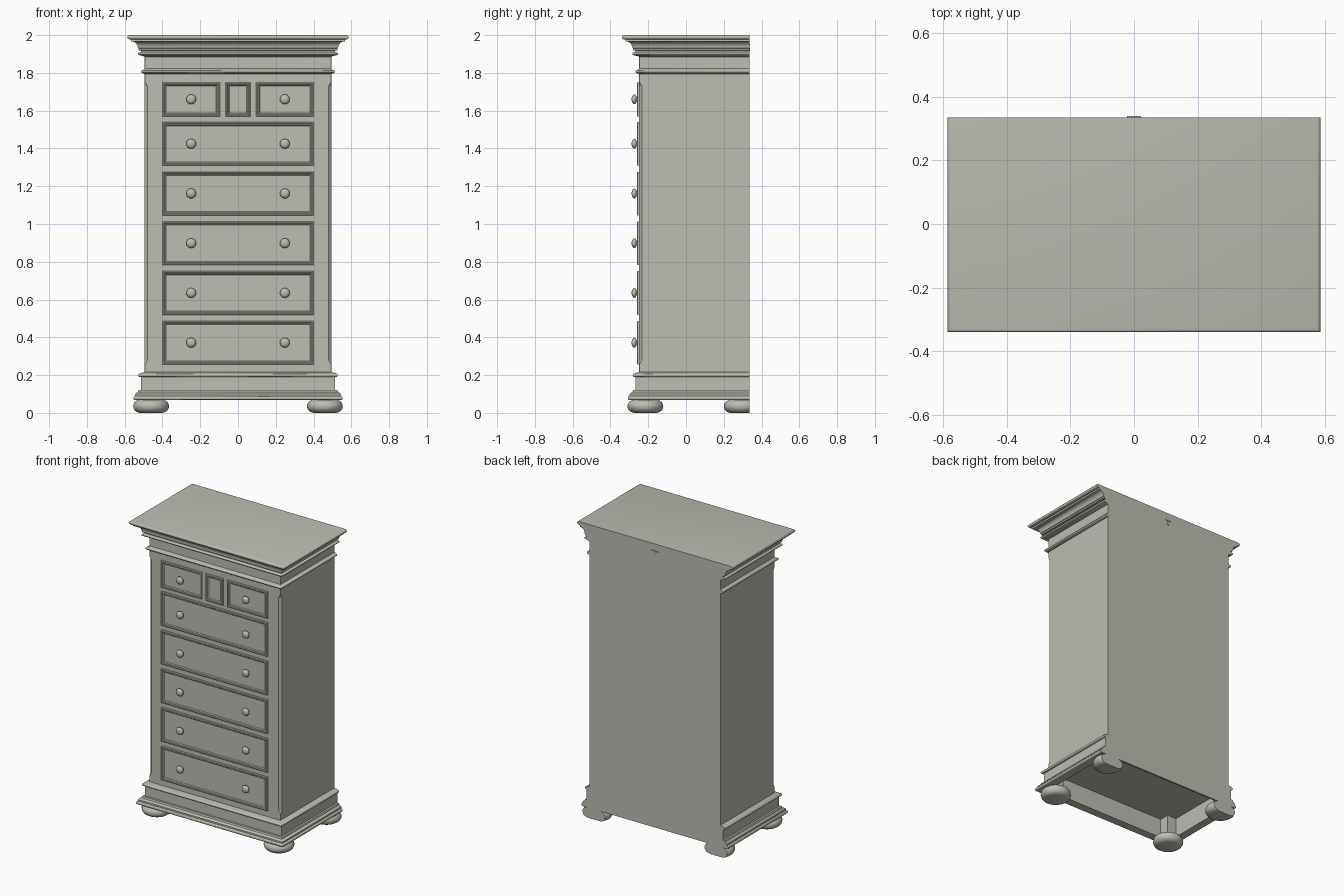
import bpy, bmesh, math
from mathutils import Matrix

if "Cube" in bpy.data.objects:
    bpy.data.objects.remove(bpy.data.objects["Cube"])

HALF_W, FRONT, BACK = 0.494, -0.248, 0.335   # carcass half width, front and back planes

paint = bpy.data.materials.new("stone grey paint")
paint.diffuse_color = (0.51, 0.51, 0.45, 1)
paint.use_nodes = True
paint.node_tree.nodes["Principled BSDF"].inputs["Base Color"].default_value = paint.diffuse_color


def finish(name, bm, angle=35):
    bmesh.ops.recalc_face_normals(bm, faces=bm.faces)
    me = bpy.data.meshes.new(name)
    bm.to_mesh(me)
    bm.free()
    ob = bpy.data.objects.new(name, me)
    bpy.context.collection.objects.link(ob)
    me.materials.append(paint)
    bpy.ops.object.select_all(action='DESELECT')
    ob.select_set(True)
    bpy.context.view_layer.objects.active = ob
    bpy.ops.object.shade_smooth_by_angle(angle=math.radians(angle))
    return ob


def loft(name, rings, angle=35):
    """Skin a stack of closed rings and cap both ends."""
    bm = bmesh.new()
    loops = [[bm.verts.new(p) for p in r] for r in rings]
    n = len(loops[0])
    for a, b in zip(loops, loops[1:]):
        for i in range(n):
            j = (i + 1) % n
            bm.faces.new((a[i], a[j], b[j], b[i]))
    bm.faces.new(loops[0])
    bm.faces.new(loops[-1])
    return finish(name, bm, angle)


def rect(o, z, back=BACK):
    """Moulding outline: offset o on front and sides, flush at the back."""
    x, y = HALF_W + o, FRONT - o
    return [(-x, y, z), (x, y, z), (x, back, z), (-x, back, z)]


def bead(o, r, z0, z1, n=6):
    """Half-round moulding points from z0 to z1, bulging r beyond offset o."""
    zc, h = (z0 + z1) / 2, (z1 - z0) / 2
    return [(o + r * math.cos(t), zc + h * math.sin(t))
            for t in (math.pi * (i / n - 0.5) for i in range(n + 1))]


def lathe(name, profile, matrix, segs=32, cut=False):
    bm = bmesh.new()
    vs = [bm.verts.new((r, 0, h)) for r, h in profile]
    es = [bm.edges.new(p) for p in zip(vs, vs[1:])]
    bmesh.ops.spin(bm, geom=vs + es, cent=(0, 0, 0), axis=(0, 0, 1),
                   angle=2 * math.pi, steps=segs)
    bmesh.ops.remove_doubles(bm, verts=bm.verts, dist=1e-5)
    bm.transform(matrix)
    if cut:   # slice flush with the back of the chest
        res = bmesh.ops.bisect_plane(bm, geom=bm.verts[:] + bm.edges[:] + bm.faces[:],
                                     plane_co=(0, BACK, 0), plane_no=(0, 1, 0), clear_outer=True)
        bmesh.ops.holes_fill(bm, edges=[e for e in bm.edges if e.is_boundary])
    return finish(name, bm, 40)


def box(name, x0, x1, y0, y1, z0, z1):
    return loft(name, [[(x0, y0, z), (x1, y0, z), (x1, y1, z), (x0, y1, z)] for z in (z0, z1)])


# Carcass with stopped chamfers on the front corners
def body_ring(c, z):
    x = HALF_W
    return [(-x + c, FRONT, z), (x - c, FRONT, z), (x, FRONT + c, z),
            (x, BACK, z), (-x, BACK, z), (-x, FRONT + c, z)]


loft("carcass", [body_ring(c, z) for c, z in
                 [(.0005, .2), (.0005, .255), (.014, .28), (.014, 1.73), (.0005, 1.755), (.0005, 1.9)]], 10)

# Hollow plinth: inner ceiling, inner wall, base moulding, flat band, top bead
outer = [(.054, .069)] + bead(.054, .006, .069, .088) + \
    [(.05, .09), (.05, .1), (.045, .106), (.036, .11), (.032, .12), (.02, .121), (.02, .19)] + \
    bead(.024, .01, .19, .209) + [(.012, .213), (0, .216)]
loft("plinth", [rect(0, .2, BACK - .012), rect(0, .069, BACK - .012)] + [rect(o, z) for o, z in outer])

# Frieze bead below the cornice
loft("frieze_bead", [rect(o, z) for o, z in [(0, 1.793)] + bead(.007, .012, 1.797, 1.815) + [(0, 1.822)]])

# Cornice: bead, fillet, cove, rounded top board
cove = [(.036 + .032 * (1 - math.cos(t)), 1.932 + .034 * math.sin(t))
        for t in (math.pi / 2 * i / 6 for i in range(7))]
cornice = [(0, 1.885), (.012, 1.89)] + bead(.026, .01, 1.893, 1.909) + \
    [(.02, 1.911), (.02, 1.918), (.032, 1.92), (.032, 1.93)] + cove + \
    [(.072, 1.966), (.072, 1.977)] + bead(.082, .01, 1.978, 2.0)
loft("cornice", [rect(o, z) for o, z in cornice])

# Drawer fronts: raised moulded frame with a sunk panel
FRAME = [(0, -.24), (0, -.256), (.003, -.259), (.008, -.259), (.011, -.255),
         (.015, -.255), (.020, -.250)]


def drawer(name, x0, x1, z0, z1):
    loft(name, [[(x0 + i, y, z0 + i), (x1 - i, y, z0 + i), (x1 - i, y, z1 - i), (x0 + i, y, z1 - i)]
                for i, y in FRAME], 20)


KNOB = [(0, 0), (.013, 0), (.009, .006), (.009, .012), (.019, .016), (.025, .021),
        (.026, .026), (.023, .032), (.016, .037), (.008, .0395), (0, .04)]


def knobs(row, z):
    for side, s in (("left", -1), ("right", 1)):
        m = Matrix.Translation((s * .248, FRONT, z)) @ Matrix.Rotation(math.pi / 2, 4, 'X')
        lathe(f"knob_{row}_{side}", KNOB, m, 24)


for row in range(5):
    z = .256 + row * .2632
    drawer(f"drawer_{row + 1}", -.4, .4, z, z + .231)
    knobs(row + 1, z + .116)
drawer("top_drawer_left", -.4, -.096, 1.568, 1.75)
drawer("top_drawer_right", .096, .4, 1.568, 1.75)
drawer("top_centre_panel", -.065, .065, 1.568, 1.75)
knobs("top", 1.66)

# Bun feet with square posts inside the plinth; back feet are sliced flush
FOOT = [(0, 0), (.058, 0), (.074, .004), (.086, .012), (.093, .024), (.095, .035),
        (.093, .046), (.086, .058), (.074, .066), (.058, .071), (0, .071)]
for side, s in (("left", -1), ("right", 1)):
    for end, y in (("front", -.215), ("back", .295)):
        x = s * .46
        lathe(f"{end}_{side}_foot", FOOT, Matrix.Translation((x, y, 0)), 36, end == "back")
        box(f"{end}_{side}_foot_post", x - .033, x + .033, y - .035, y + .035, .065, .205)

# Small wall bracket on the back
box("bracket_plate", -.022, .022, BACK - .005, BACK + .004, 1.945, 1.953)
box("bracket_stem", -.005, .005, BACK - .005, BACK + .003, 1.915, 1.935)
